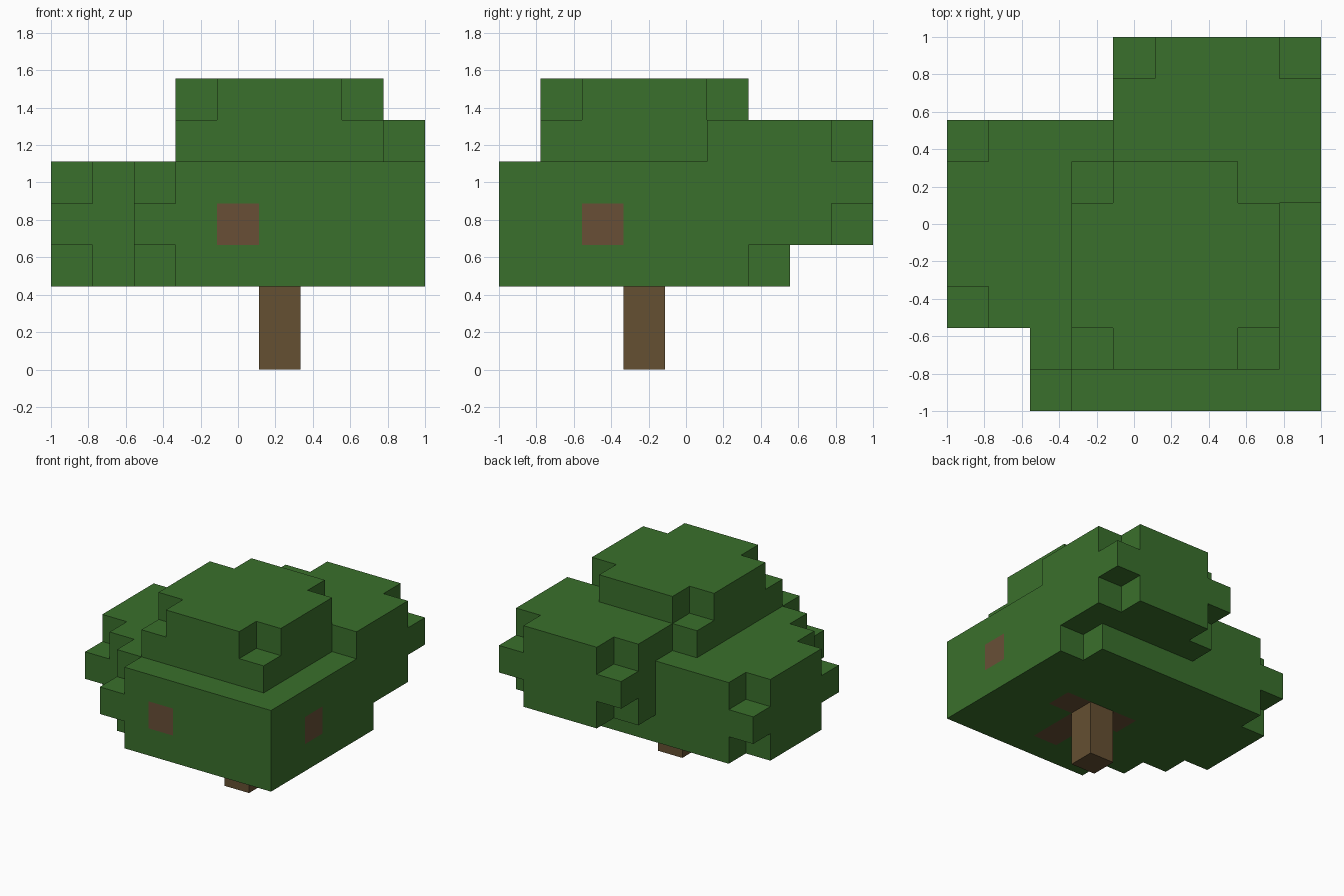
import bpy
import bmesh
from itertools import product
from mathutils import Vector

default_cube = bpy.data.objects.get("Cube")
if default_cube:
    bpy.data.objects.remove(default_cube, do_unlink=True)

UNIT = 2 / 9                       # edge of one block
ORIGIN = Vector((-1, -1, 0))
AXES = [Vector(a) for a in ((1, 0, 0), (0, 1, 0), (0, 0, 1))]


def material(name, colour):
    mat = bpy.data.materials.new(name)
    mat.use_nodes = True
    mat.diffuse_color = (*colour, 1)
    bsdf = next(n for n in mat.node_tree.nodes if n.type == "BSDF_PRINCIPLED")
    bsdf.inputs["Base Color"].default_value = (*colour, 1)
    bsdf.inputs["Roughness"].default_value = 0.9
    return mat


leaf_green = material("leaf green", (0.042, 0.162, 0.025))
bark_brown = material("bark brown", (0.130, 0.080, 0.032))
branch_brown = material("branch brown", (0.138, 0.078, 0.037))


def box(xs, ys, zs):
    """All block cells in inclusive index ranges."""
    return set(product(*(range(a, b + 1) for a, b in (xs, ys, zs))))


def cluster(xs, ys, zs, notched, layers):
    """A box of cells with single blocks missing at some corners."""
    return box(xs, ys, zs) - {(x, y, z) for x, y in notched for z in layers}


def build_skin(name, cells, solid, mats, rule):
    """Outer faces of the cells, leaving out faces that touch other solid cells."""
    bm = bmesh.new()
    corners = {}

    def corner(p):
        key = tuple(round(c) for c in p)
        if key not in corners:
            corners[key] = bm.verts.new(ORIGIN + Vector(key) * UNIT)
        return corners[key]

    for cell in sorted(cells):
        for axis, side in product(range(3), (0, 1)):
            neighbour = list(cell)
            neighbour[axis] += 1 if side else -1
            if tuple(neighbour) in solid:
                continue
            u, v = AXES[(axis + 1) % 3], AXES[(axis + 2) % 3]
            base = Vector(cell) + AXES[axis] * side
            loop = [base, base + u, base + u + v, base + v]
            if not side:
                loop.reverse()
            face = bm.faces.new([corner(p) for p in loop])
            face.material_index = rule(cell)
    mesh = bpy.data.meshes.new(name)
    bm.to_mesh(mesh)
    bm.free()
    for mat in mats:
        mesh.materials.append(mat)
    obj = bpy.data.objects.new(name, mesh)
    bpy.context.collection.objects.link(obj)
    return obj


# Leaf clusters: broad middle, crown, side lobe and back lobe
middle = cluster((2, 8), (0, 6), (2, 4), [(2, 0), (8, 6)], (2, 4))
crown = cluster((3, 7), (1, 5), (5, 6), product((3, 7), (1, 5)), (6,))
side_lobe = cluster((0, 4), (2, 6), (2, 4), [(0, 2), (0, 6)], (2, 4))
back_lobe = cluster((4, 8), (4, 8), (3, 5), [(4, 8), (8, 8), (8, 4)], (3, 5))
# Only the outer corners of the back lobe are open; the middle fills the rest
canopy = middle | crown | side_lobe | back_lobe

# Branch blocks that show through the leaves
branches = {(4, 0, 3), (8, 2, 3), (6, 3, 2), (4, 3, 2), (5, 2, 2), (5, 1, 2)}
trunk = box((5, 5), (3, 3), (0, 1))
solid = canopy | trunk

build_skin("canopy", canopy, solid, [leaf_green, branch_brown],
           lambda cell: int(cell in branches))
build_skin("trunk", trunk, solid, [bark_brown], lambda cell: 0)
